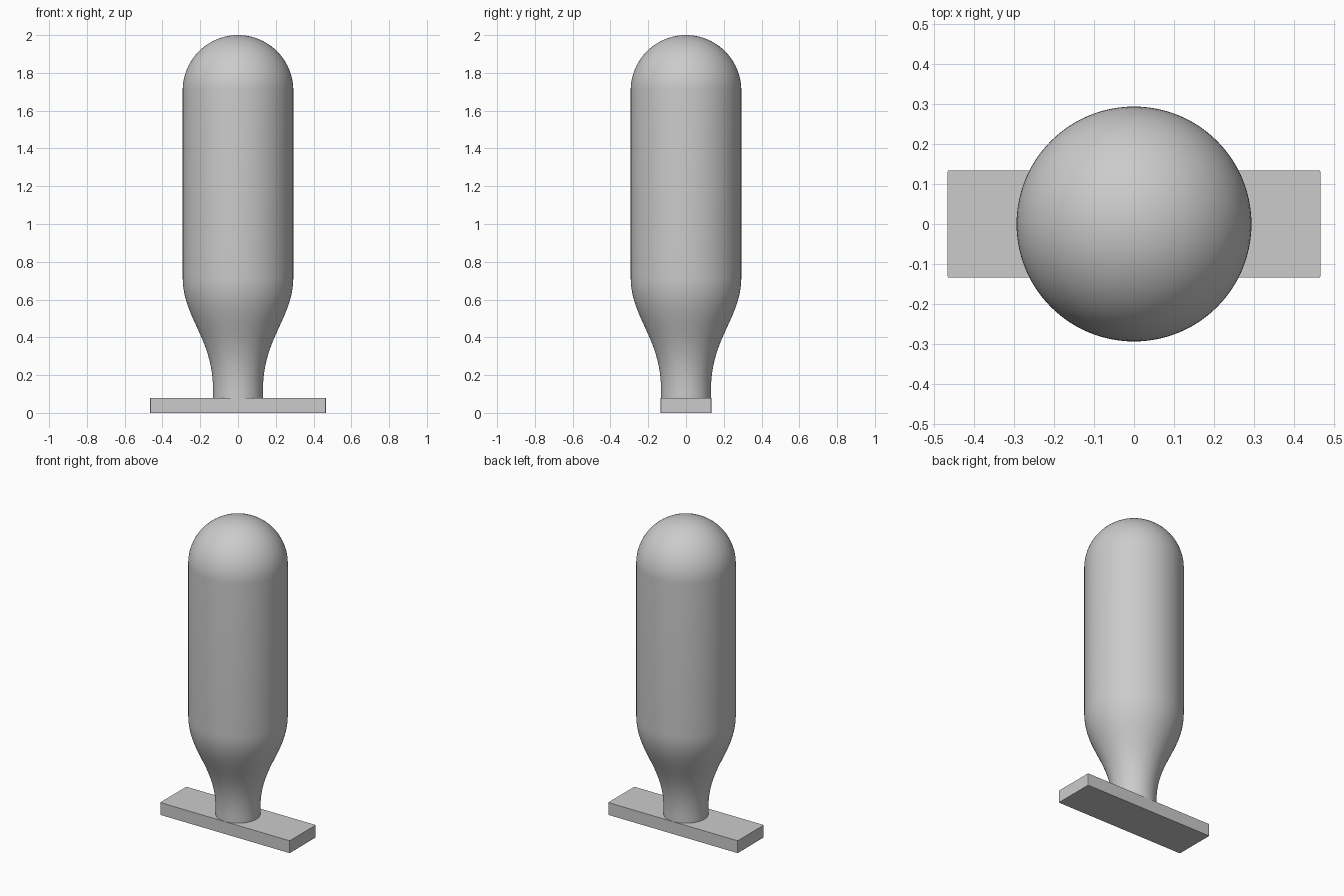
import bpy, bmesh, math
from mathutils import Vector
from mathutils.geometry import interpolate_bezier

cube = bpy.data.objects.get("Cube")
if cube:
    bpy.data.objects.remove(cube, do_unlink=True)

grey = bpy.data.materials.new("plain grey")
grey.use_nodes = True
colour = (0.6, 0.6, 0.6, 1)
grey.diffuse_color = colour
grey.node_tree.nodes["Principled BSDF"].inputs["Base Color"].default_value = colour

BODY_R, NECK_R, BASE_TOP, HEIGHT = 0.293, 0.132, 0.08, 2.0


def add_object(name, bm):
    mesh = bpy.data.meshes.new(name)
    bmesh.ops.recalc_face_normals(bm, faces=bm.faces)
    bm.to_mesh(mesh)
    bm.free()
    mesh.materials.append(grey)
    obj = bpy.data.objects.new(name, mesh)
    bpy.context.collection.objects.link(obj)
    return obj


# Base plate: flat bar with very slightly softened upright corners
bm = bmesh.new()
bmesh.ops.create_cube(bm, size=1)
for v in bm.verts:
    v.co = Vector((v.co.x * 0.93, v.co.y * 0.268, (v.co.z + 0.5) * BASE_TOP))
uprights = [e for e in bm.edges if abs(e.verts[0].co.z - e.verts[1].co.z) > 0.01]
bmesh.ops.bevel(bm, geom=uprights, offset=0.004, segments=2, profile=0.5, affect='EDGES')
add_object("base_plate", bm)

# Body: neck, flared shoulder, straight cylinder and domed top as one turned profile
flare = interpolate_bezier(Vector((NECK_R, 0, 0.12)), Vector((NECK_R, 0, 0.4)),
                           Vector((BODY_R, 0, 0.5)), Vector((BODY_R, 0, 0.72)), 20)
dome_z = HEIGHT - BODY_R
dome = [Vector((BODY_R * math.cos(a), 0, dome_z + BODY_R * math.sin(a)))
        for a in (math.pi / 2 * i / 20 for i in range(21))]
dome[-1].x = 0
profile = [Vector((0, 0, BASE_TOP)), Vector((NECK_R, 0, BASE_TOP))] + flare + dome

bm = bmesh.new()
verts = [bm.verts.new(p) for p in profile]
edges = [bm.edges.new(pair) for pair in zip(verts, verts[1:])]
bmesh.ops.spin(bm, geom=verts + edges, cent=(0, 0, 0), axis=(0, 0, 1),
               angle=math.tau, steps=96, use_duplicate=False)
bmesh.ops.remove_doubles(bm, verts=bm.verts, dist=0.0001)
body = add_object("body", bm)
bpy.ops.object.select_all(action='DESELECT')
body.select_set(True)
bpy.context.view_layer.objects.active = body
bpy.ops.object.shade_smooth_by_angle(angle=math.radians(35))
